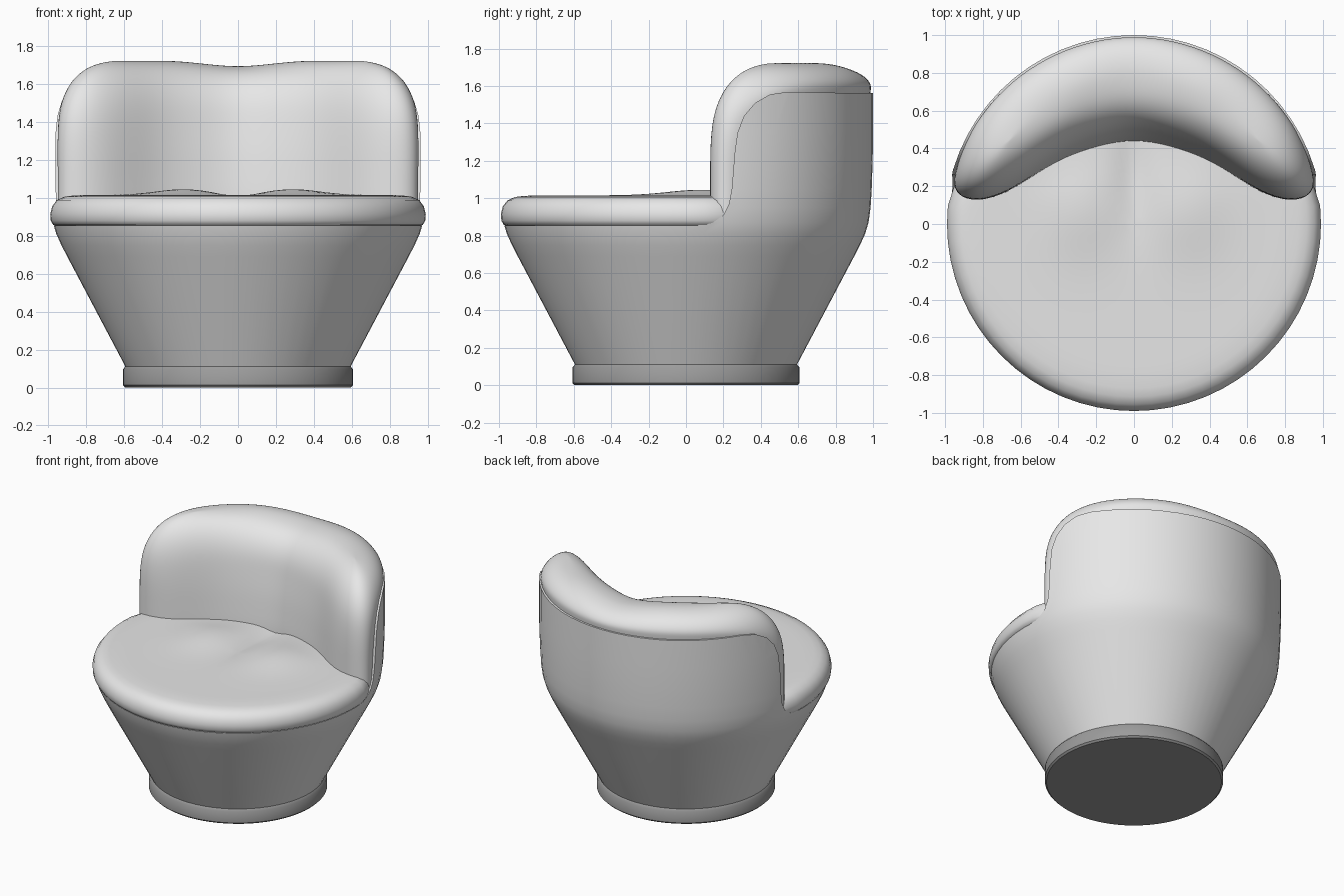
import bpy, bmesh, math
from mathutils import Vector

if "Cube" in bpy.data.objects:
    bpy.data.objects.remove(bpy.data.objects["Cube"])


def material(name, v):
    m = bpy.data.materials.new(name)
    m.diffuse_color = (v, v, v, 1)
    m.use_nodes = True
    m.node_tree.nodes["Principled BSDF"].inputs["Base Color"].default_value = m.diffuse_color
    return m


light = material("light grey upholstery", 0.8)
dark = material("dark grey plinth", 0.33)


def make(name, bm, angle=40, mat=light):
    bmesh.ops.remove_doubles(bm, verts=bm.verts, dist=1e-4)
    bmesh.ops.recalc_face_normals(bm, faces=bm.faces)
    me = bpy.data.meshes.new(name)
    bm.to_mesh(me)
    bm.free()
    me.materials.append(mat)
    ob = bpy.data.objects.new(name, me)
    bpy.context.collection.objects.link(ob)
    smooth(ob, angle)
    return ob


def smooth(ob, angle):
    bpy.ops.object.select_all(action='DESELECT')
    ob.select_set(True)
    bpy.context.view_layer.objects.active = ob
    bpy.ops.object.shade_smooth_by_angle(angle=math.radians(angle))


def lathe(profile, n=64):
    bm = bmesh.new()
    rings = []
    for r, z in profile:
        rings.append([bm.verts.new((r * math.sin(2 * math.pi * i / n),
                                    r * math.cos(2 * math.pi * i / n), z))
                      for i in range(n)] if r else [bm.verts.new((0, 0, z))] * n)
    for a, b in zip(rings, rings[1:]):
        for i in range(n):
            j = (i + 1) % n
            bm.faces.new(list(dict.fromkeys([a[i], a[j], b[j], b[i]])))
    return bm


# plinth
make("base", lathe([(0, 0), (.595, 0), (.607, .012), (.607, .095), (.592, .113), (0, .113)]), 40, dark)

# outer shell: walled bowl trimmed by a side outline
shell = make("shell", lathe([(0, .1), (.588, .1), (.9, .69), (.93, .748), (.958, .81), (.976, .87),
                             (.987, .95), (.993, 1.05), (.998, 1.2), (1, 1.35), (1, 1.65),
                             (.95, 1.65), (.95, .83), (0, .83)]))
side = [(-1.2, 0), (1.2, 0), (1.2, 1.562), (.9, 1.562), (.54, 1.568), (.45, 1.555), (.37, 1.51),
        (.31, 1.44), (.275, 1.35), (.26, 1.24), (.245, 1.05), (.23, .97), (.2, .91),
        (.14, .867), (.05, .853), (-1.2, .853)]
bm = bmesh.new()
f = bm.faces.new([bm.verts.new((-1.2, y, z)) for y, z in side])
new = bmesh.ops.extrude_face_region(bm, geom=[f])['geom']
bmesh.ops.translate(bm, vec=(2.4, 0, 0), verts=[v for v in new if isinstance(v, bmesh.types.BMVert)])
cutter = make("trim_helper", bm)
cutter.hide_render = True
shell.modifiers.clear()
mod = shell.modifiers.new("trim", 'BOOLEAN')
mod.operation, mod.solver, mod.object = 'INTERSECT', 'EXACT', cutter
bpy.context.view_layer.update()
trimmed = bpy.data.meshes.new_from_object(shell.evaluated_get(bpy.context.evaluated_depsgraph_get()))
shell.modifiers.clear()
shell.data = trimmed
bpy.data.objects.remove(cutter)
smooth(shell, 30)

# seat cushion: soft disc with two gentle mounds and a centre dip
prof = [(0, .85), (.95, .85), (.975, .858), (.987, .88), (.99, .915), (.98, .955), (.955, .988),
        (.915, 1.006), (.87, 1.012)] + [(.8 - .05 * i, 1.015) for i in range(16)] + [(0, 1.015)]
bm = lathe(prof)
for v in bm.verts:
    x, y, z = v.co
    if z > 1.0:
        v.co.z += .03 * math.exp(-((abs(x) - .29) / .2) ** 2 - ((y - .08) / .25) ** 2)
        v.co.z -= .03 * math.exp(-(x / .1) ** 2 - ((y - .35) / .35) ** 2)
    t = min(1, max(0, (y - .15) / .12))
    v.co.x *= 1 - .045 * t
    v.co.y *= 1 - .045 * t
make("seat_cushion", bm, 60)

# back cushion: stations along the arc, each a rounded section front -> ridge -> outside
front = [(0, .45), (.19, .415), (.39, .345), (.54, .25), (.68, .16), (.81, .122), (.915, .135), (.965, .205)]
outer = [0, 12, 25, 38, 50, 61, 71, 78]
ridge = [0, 12, 24, 34, 43, 49, 52, 53]
shoulder = [1.55, 1.55, 1.55, 1.55, 1.54, 1.49, 1.39, 1.27]   # where the outside starts to round over
bulge = [1, 1, 1, 1, 1, 1, .6, 0]                             # how far it rolls over the shell rim


def polar(r, a):
    return Vector((r * math.sin(math.radians(a)), r * math.cos(math.radians(a))))


def section(P, Q, top, zb, lean=0, roll=0):
    pts = [(P * (1 - .035 * roll), z) for z in (.88, 1.0, 1.12)]
    for j in range(7):
        a = math.radians(15 * j)
        s = max(0, math.cos(a)) ** .84
        z = zb + (top - zb) * math.sin(a) ** .84
        k = 1 + roll * (.02 if j else 0)
        pts.append((Q + (P * k - Q) * s, z))
    return [(p + (Q - P) * lean * max(0, 1 - abs(z - 1.4) / .4), z) for p, z in pts]


bm = bmesh.new()
rows = []
for k in range(-7, 8):
    i, sg = abs(k), (-1 if k < 0 else 1)
    F, O, Q = Vector(front[i]), polar(.988, outer[i]), polar(.78, ridge[i])
    if i == 7:
        F = O.copy()
    top = 1.69 + .035 * min(1, i / 2)
    lean = .14 * max(0, 1 - i / 5)
    zf = shoulder[7] if i > 4 else 1.25
    pts = section(F, Q, top, zf, lean)
    pts += reversed(section(O, Q, top, shoulder[i], 0, bulge[i])[:-1])
    rows.append([bm.verts.new((sg * p.x, p.y, z)) for p, z in pts])
for a, b in zip(rows, rows[1:]):
    for j in range(len(a) - 1):
        bm.faces.new((a[j], a[j + 1], b[j + 1], b[j]))
back = make("back_cushion", bm, 180)
back.modifiers.clear()
for p in back.data.polygons:
    p.use_smooth = True
sub = back.modifiers.new("soften", 'SUBSURF')
sub.levels = sub.render_levels = 2
